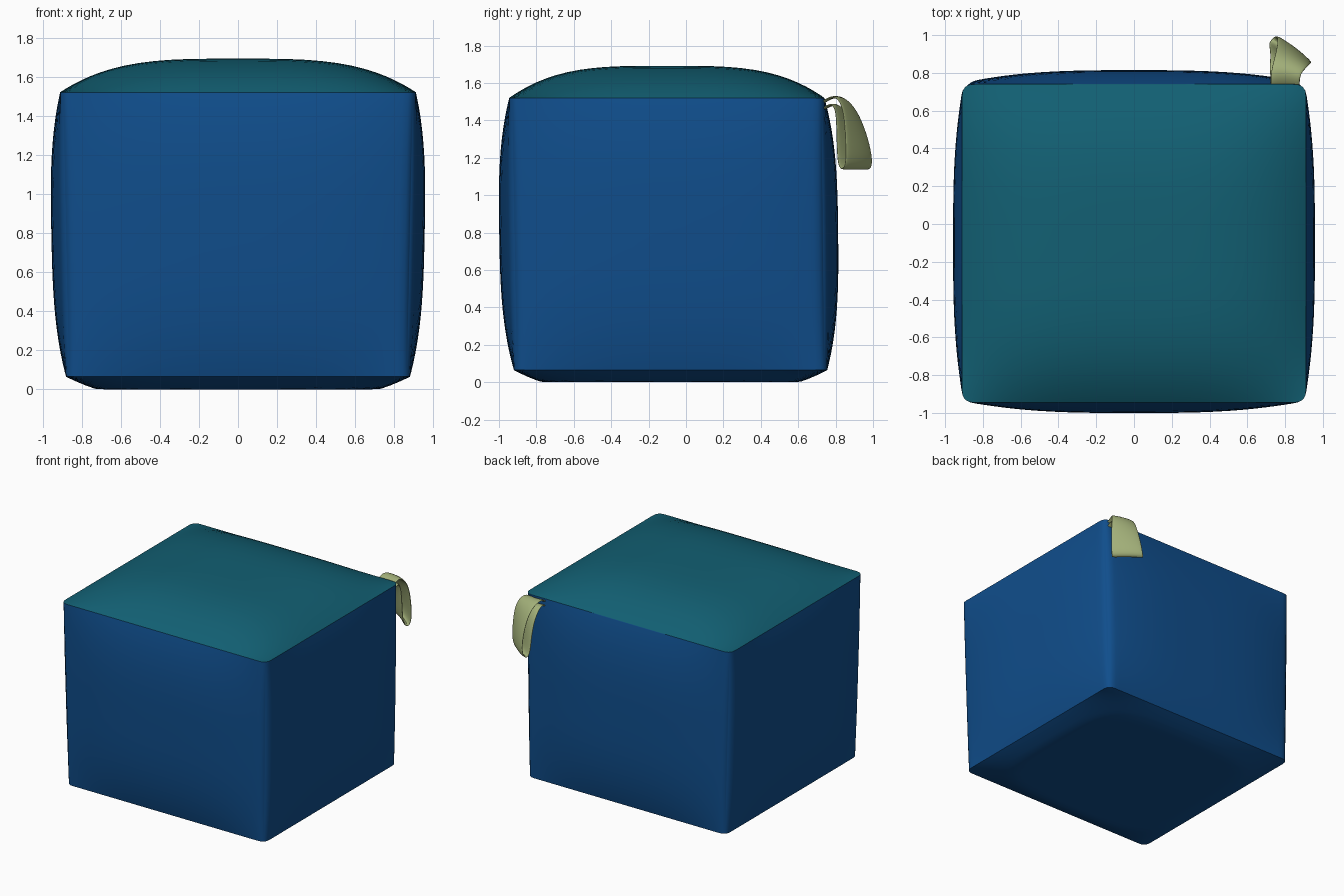
import bpy, bmesh, math
from mathutils import Vector

if "Cube" in bpy.data.objects:
    bpy.data.objects.remove(bpy.data.objects["Cube"])


def material(name, rgb):
    m = bpy.data.materials.new(name)
    m.diffuse_color = (*rgb, 1)
    m.use_nodes = True
    m.node_tree.nodes["Principled BSDF"].inputs["Base Color"].default_value = m.diffuse_color
    return m


blue = material("blue fabric", (0.005, 0.075, 0.26))
teal = material("teal fabric", (0.006, 0.115, 0.17))
olive = material("olive strap", (0.36, 0.43, 0.19))


def make_object(name, bm, mats):
    mesh = bpy.data.meshes.new(name)
    bm.to_mesh(mesh)
    bm.free()
    ob = bpy.data.objects.new(name, mesh)
    bpy.context.collection.objects.link(ob)
    for m in mats:
        mesh.materials.append(m)
    return ob


def smooth(ob, angle):
    bpy.ops.object.select_all(action='DESELECT')
    ob.select_set(True)
    bpy.context.view_layer.objects.active = ob
    bpy.ops.object.shade_smooth_by_angle(angle=math.radians(angle))


def lerp(a, b, t):
    return a + (b - a) * t


# Stuffed cube: a fine grid cube whose six panels bulge between the seams
bm = bmesh.new()
bmesh.ops.create_cube(bm, size=2)
bmesh.ops.subdivide_edges(bm, edges=bm.edges[:], cuts=31, use_grid_fill=True)
for f in bm.faces:
    f.material_index = 1 if f.normal.z > 0.9 else 0


def pillow(a, b, p):
    return max(0, 1 - abs(a) ** p) * max(0, 1 - abs(b) ** p)


CORNER = 0.055
for vert in bm.verts:
    # sine spacing packs the grid lines close to the seams
    u, v, w = (math.sin(max(-1, min(1, c)) * math.pi / 2) for c in vert.co)
    t = (w + 1) / 2
    hx = lerp(0.88, 0.91, t)
    front, back = lerp(-0.92, -0.945, t), lerp(0.755, 0.74, t)
    hy, cy = (back - front) / 2, (back + front) / 2
    p = Vector((u * hx, v * hy))
    # round the vertical edges
    inner = Vector((max(-hx + CORNER, min(hx - CORNER, p.x)),
                    max(-hy + CORNER, min(hy - CORNER, p.y))))
    d = p - inner
    if d.length > 1e-6:
        p = inner + d * (max(abs(d.x), abs(d.y)) / d.length)
    x, y, z = p.x, p.y + cy, lerp(0.065, 1.52, t)
    # bulge each panel outwards
    if abs(u) > 0.9999:
        x += math.copysign(0.06 * pillow(v, w, 3), u)
    if abs(v) > 0.9999:
        y += math.copysign(0.066 * pillow(u, w, 3), v)
    if w > 0.9999:
        z += 0.172 * pillow(u, v, 3.5)
    elif w < -0.9999:
        z = max(0, z - 0.13 * pillow(u, v, 3.5))
    vert.co = (x, y, z)
smooth(make_object("cushion", bm, [blue, teal]), 40)

# Hanging strap loop: centre x, y, z, half width, twist in degrees
path = [
    (0.80, 0.725, 1.485, 0.078, 0), (0.80, 0.77, 1.520, 0.078, 2),
    (0.805, 0.82, 1.530, 0.080, 8), (0.83, 0.87, 1.490, 0.090, 18),
    (0.845, 0.905, 1.400, 0.100, 28), (0.85, 0.93, 1.270, 0.112, 36),
    (0.845, 0.938, 1.165, 0.120, 38), (0.825, 0.920, 1.133, 0.120, 38),
    (0.805, 0.895, 1.155, 0.120, 38), (0.805, 0.88, 1.270, 0.108, 36),
    (0.805, 0.86, 1.390, 0.095, 28), (0.80, 0.83, 1.465, 0.085, 14),
    (0.80, 0.79, 1.495, 0.080, 4), (0.80, 0.725, 1.450, 0.078, 0)]
bm = bmesh.new()
rows = []
for x, y, z, half, twist in path:
    a = math.radians(twist)
    row = []
    for s in (-1, -0.5, 0, 0.5, 1):
        sag = 0.012 * s * s          # edges curl slightly
        row.append(bm.verts.new((x + s * half * math.cos(a),
                                 y - s * half * math.sin(a) - sag, z)))
    rows.append(row)
for r0, r1 in zip(rows, rows[1:]):
    for i in range(4):
        bm.faces.new((r0[i], r0[i + 1], r1[i + 1], r1[i]))
bmesh.ops.recalc_face_normals(bm, faces=bm.faces[:])
strap = make_object("strap_loop", bm, [olive])
solid = strap.modifiers.new("thickness", 'SOLIDIFY')
solid.thickness = 0.012
solid.offset = 0
sub = strap.modifiers.new("soften", 'SUBSURF')
sub.levels = sub.render_levels = 2
smooth(strap, 60)
